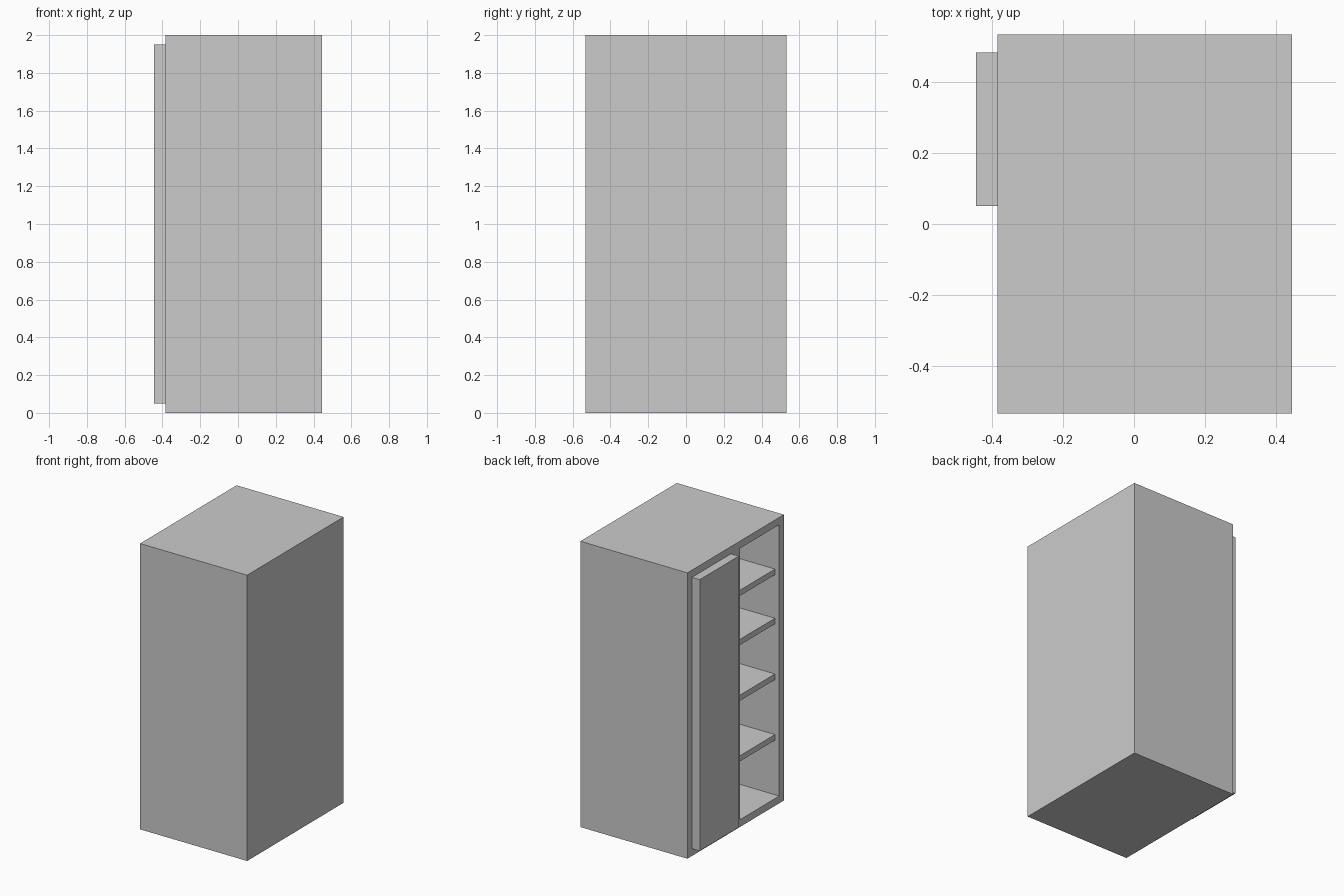
import bpy, bmesh
from mathutils import Vector

if "Cube" in bpy.data.objects:
    bpy.data.objects.remove(bpy.data.objects["Cube"])

X0, X1, HY, H = -0.384, 0.444, 0.533, 2.0   # body extents
FRAME = 0.051                               # frame width around each bay
DOOR_OUT, BAY_DEPTH = 0.06, 0.777


def box_bmesh(lo, hi):
    bm = bmesh.new()
    bmesh.ops.create_cube(bm, size=1)
    lo, hi = Vector(lo), Vector(hi)
    for v in bm.verts:
        v.co = (lo + hi) / 2 + v.co * (hi - lo)
    return bm


def add_object(name, bm):
    bm.normal_update()
    mesh = bpy.data.meshes.new(name)
    bm.to_mesh(mesh)
    bm.free()
    obj = bpy.data.objects.new(name, mesh)
    bpy.context.collection.objects.link(obj)
    return obj


# Cabinet body: open side split into two bays, each with an inset frame
bm = box_bmesh((X0, -HY, 0), (X1, HY, H))
bmesh.ops.bisect_plane(bm, geom=bm.verts[:] + bm.edges[:] + bm.faces[:],
                       plane_co=(0, 0, 0), plane_no=(0, 1, 0))
bm.normal_update()
bays = [f for f in bm.faces if f.normal.x < -0.9]
bmesh.ops.inset_individual(bm, faces=bays, thickness=FRAME, use_even_offset=True)

# Closed door panel is pushed out, open shelf bay is pushed in
for face in bmesh.ops.extrude_discrete_faces(bm, faces=bays)["faces"]:
    is_door = face.calc_center_median().y > 0
    shift = -DOOR_OUT if is_door else BAY_DEPTH
    bmesh.ops.translate(bm, verts=face.verts[:], vec=(shift, 0, 0))
add_object("cabinet_body", bm)

# Shelves, set slightly back from the front of the bay
for i, top in enumerate((0.472, 0.896, 1.286, 1.63)):
    add_object(f"shelf_{i + 1}", box_bmesh(
        (X0 + 0.033, -HY + FRAME, top - 0.04),
        (X0 + BAY_DEPTH, -FRAME, top)))
